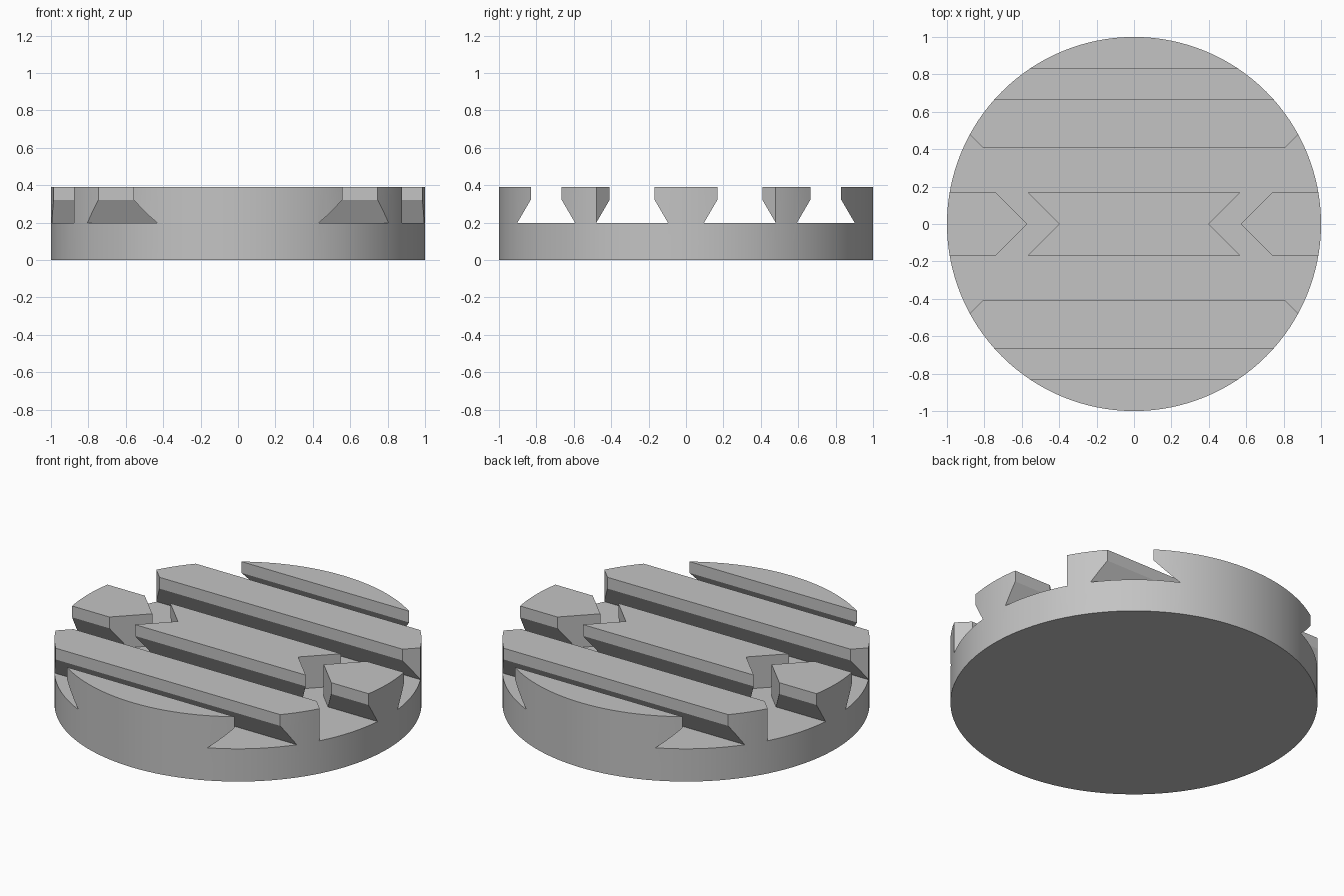
import bpy
import bmesh
import math

cube = bpy.data.objects.get("Cube")
if cube:
    bpy.data.objects.remove(cube, do_unlink=True)

HEIGHT = 0.39
FLOOR = 0.197      # bottom of every groove
LIP = 0.322        # where the groove walls start to undercut
FLARE = 0.073      # sideways reach of the undercut
ABOVE = 0.6        # cutters reach above the top face

grey = bpy.data.materials.new("plain grey")
grey.use_nodes = True
colour = (0.55, 0.55, 0.55, 1)
grey.diffuse_color = colour
grey.node_tree.nodes["Principled BSDF"].inputs["Base Color"].default_value = colour


def prism(name, outline, offset):
    """Solid made by sweeping a closed outline along an offset."""
    bm = bmesh.new()
    face = bm.faces.new([bm.verts.new(p) for p in outline])
    swept = bmesh.ops.extrude_face_region(bm, geom=[face])["geom"]
    verts = [v for v in swept if isinstance(v, bmesh.types.BMVert)]
    bmesh.ops.translate(bm, verts=verts, vec=offset)
    bmesh.ops.recalc_face_normals(bm, faces=bm.faces)
    mesh = bpy.data.meshes.new(name)
    bm.to_mesh(mesh)
    bm.free()
    mesh.materials.append(grey)
    obj = bpy.data.objects.new(name, mesh)
    bpy.context.collection.objects.link(obj)
    return obj


# Round disc
sides = 128
ring = [2 * math.pi * i / sides for i in range(sides)]
disc = prism("grooved_disc", [(math.cos(a), math.sin(a), 0) for a in ring], (0, 0, HEIGHT))

cutters = []

# Undercut grooves running left to right, mirrored front to back
for near, far in ((0.168, 0.408), (0.665, 0.83)):
    profile = [(near, ABOVE), (near, LIP), (near - FLARE, FLOOR),
               (far + FLARE, FLOOR), (far, LIP), (far, ABOVE)]
    for side in (-1, 1):
        outline = [(-1.5, side * y, z) for y, z in profile]
        cutters.append(prism("groove_cutter", outline, (3, 0, 0)))

# Straight-walled chevron channels, mirrored left to right
for side in (-1, 1):
    inner, outer, reach = 0.4, 0.57, 1.2
    outline = [(inner, 0), (inner + reach, reach), (outer + reach, reach),
               (outer, 0), (outer + reach, -reach), (inner + reach, -reach)]
    points = [(side * x, y, FLOOR) for x, y in outline]
    cutters.append(prism("chevron_cutter", points, (0, 0, ABOVE - FLOOR)))

# Cut the channels and drop the cutters
bpy.ops.object.select_all(action='DESELECT')
bpy.context.view_layer.objects.active = disc
disc.select_set(True)
for cutter in cutters:
    cutter.hide_render = True
    cut = disc.modifiers.new("channel", 'BOOLEAN')
    cut.operation = 'DIFFERENCE'
    cut.solver = 'EXACT'
    cut.object = cutter
    bpy.ops.object.modifier_apply(modifier=cut.name)
    bpy.data.objects.remove(cutter, do_unlink=True)

bpy.ops.object.shade_smooth_by_angle(angle=math.radians(25))
